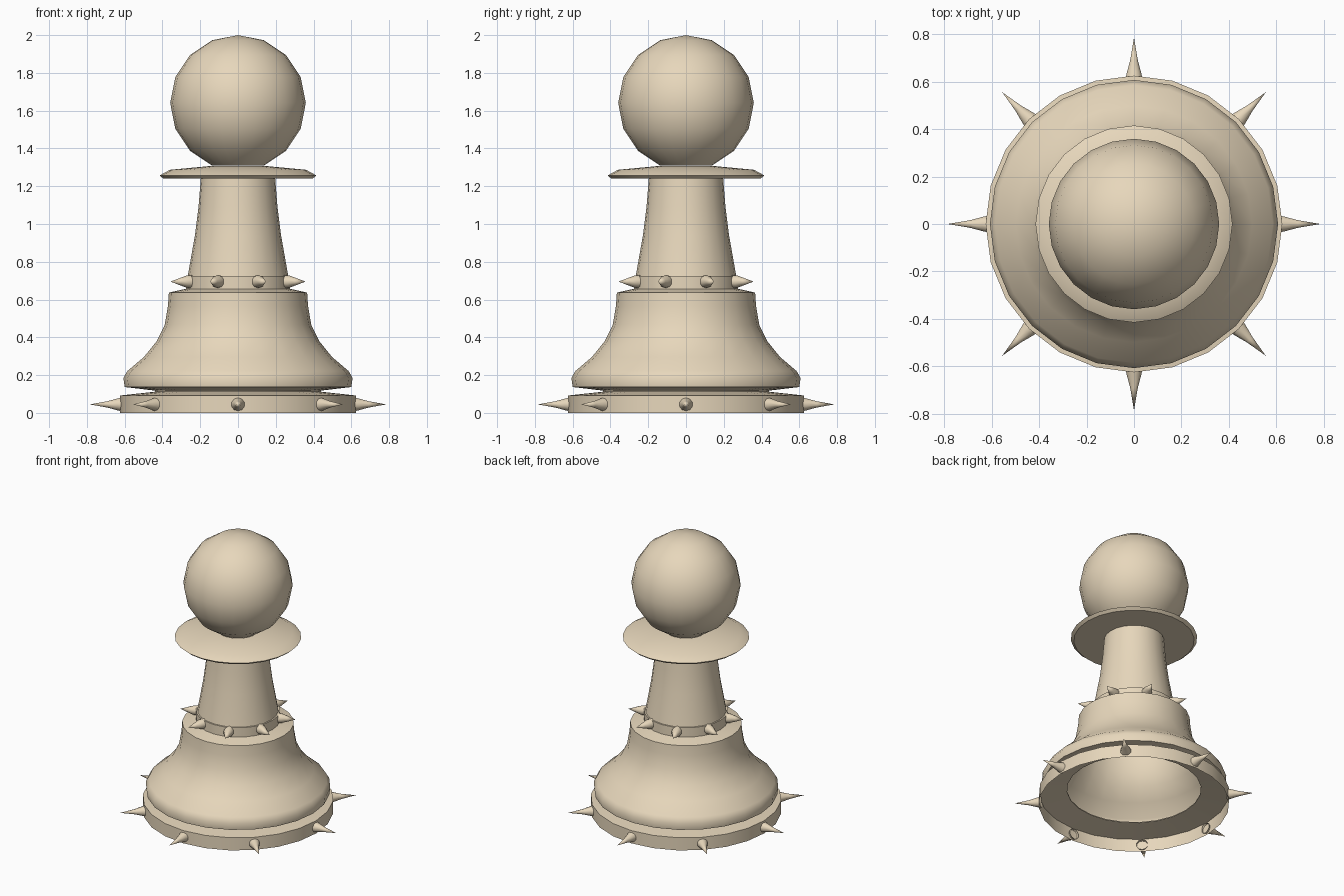
import bpy, bmesh, math
from mathutils import Matrix

if "Cube" in bpy.data.objects:
    bpy.data.objects.remove(bpy.data.objects["Cube"])

SEG = 24
wood = bpy.data.materials.new("pale_wood")
wood.diffuse_color = (0.80, 0.68, 0.50, 1)
wood.use_nodes = True
wood.node_tree.nodes["Principled BSDF"].inputs["Base Color"].default_value = wood.diffuse_color


def finish(bm, name, angle):
    me = bpy.data.meshes.new(name)
    bm.to_mesh(me)
    bm.free()
    me.materials.append(wood)
    ob = bpy.data.objects.new(name, me)
    bpy.context.collection.objects.link(ob)
    bpy.ops.object.select_all(action='DESELECT')
    ob.select_set(True)
    bpy.context.view_layer.objects.active = ob
    bpy.ops.object.shade_smooth_by_angle(angle=math.radians(angle))
    return ob


def revolve(bm, profile, steps, matrix=Matrix()):
    """Spin (radius, height) points around local z; faces point outward."""
    rings = []
    for r, z in profile:
        n = 1 if r == 0 else steps
        rings.append([bm.verts.new(matrix @ Matrix.Rotation(math.tau * i / steps, 4, 'Z')
                      @ Matrix.Translation((r, 0, z)).translation) for i in range(n)])
    for a, b in zip(rings, rings[1:]):
        for i in range(steps):
            j = (i + 1) % steps
            face = [a[i % len(a)], a[j % len(a)], b[j % len(b)], b[i % len(b)]]
            bm.faces.new(list(dict.fromkeys(face)))


def lathe(name, profile, angle=35):
    bm = bmesh.new()
    revolve(bm, profile, SEG)
    return finish(bm, name, angle)


def spikes(name, profile, z, offset):
    """Eight radial spikes; profile is (spike radius, distance from axis)."""
    bm = bmesh.new()
    for i in range(8):
        m = (Matrix.Translation((0, 0, z))
             @ Matrix.Rotation(offset + i * math.tau / 8, 4, 'Z')
             @ Matrix.Rotation(math.pi / 2, 4, 'Y'))
        revolve(bm, profile, 10, m)
    return finish(bm, name, 60)


# The piece is a hollow shell, open underneath: foot rim up to the groove
lathe("foot", [(0.625, 0), (0.625, 0.092), (0.44, 0.112), (0.44, 0.118)])

# Bell-shaped body with a flat shoulder
lathe("body", [
    (0.44, 0.118), (0.60, 0.137), (0.607, 0.185), (0.585, 0.222), (0.498, 0.296),
    (0.43, 0.38), (0.388, 0.466), (0.371, 0.566), (0.366, 0.637), (0.276, 0.657)], 50)

# Band and tapering neck
lathe("neck_band", [(0.276, 0.657), (0.276, 0.725), (0.266, 0.725)])
lathe("neck", [(0.266, 0.725), (0.228, 0.94), (0.209, 1.09), (0.197, 1.24)])

# Thin collar under the head
lathe("collar", [(0.197, 1.24), (0.395, 1.24), (0.415, 1.257), (0.36, 1.287),
                 (0.137, 1.308)])

# Ball head, open where it sits on the collar
R = 0.359
lathe("head", [(0 if i == 8 else R * math.sin(math.pi * i / 8),
                2 - R - R * math.cos(math.pi * i / 8)) for i in range(1, 9)], 60)

# Spikes around the foot and the neck band
spikes("foot_spikes", [(0.038, 0.61), (0.031, 0.64), (0.017, 0.69),
                       (0, 0.785)], 0.045, 0)
spikes("band_spikes", [(0.034, 0.26), (0.032, 0.295), (0.02, 0.33),
                       (0, 0.387)], 0.695, math.pi / 8)
